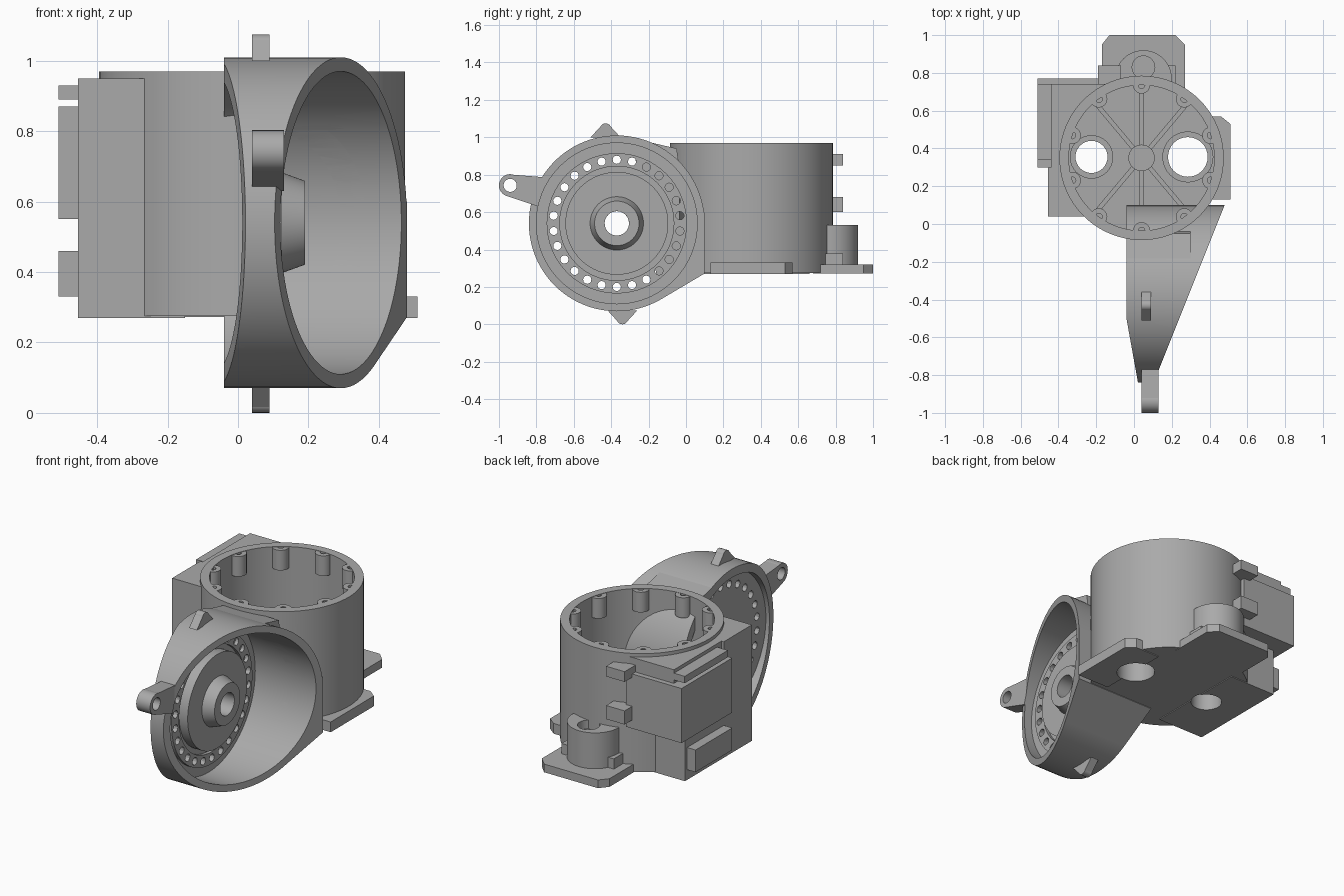
import bpy, bmesh
from math import sin, cos, pi, radians
from mathutils import Vector, Matrix

if "Cube" in bpy.data.objects:
    bpy.data.objects.remove(bpy.data.objects["Cube"])

BELL = Vector((0, -0.37, 0.54))     # bell housing axis (along x)
BAR = Vector((0.04, 0.35, 0))       # barrel axis (along z)


def finish(bm, name):
    bmesh.ops.recalc_face_normals(bm, faces=bm.faces)
    me = bpy.data.meshes.new(name)
    bm.to_mesh(me)
    bm.free()
    ob = bpy.data.objects.new(name, me)
    bpy.context.collection.objects.link(ob)
    return ob


def add_cyl(bm, axis, u, v, lo, hi, r, r2=None, n=32):
    """Cylinder along x (u,v = y,z) or along z (u,v = x,y)."""
    r2 = r if r2 is None else r2
    m = (Matrix.Translation((u, v, (lo + hi) / 2)) if axis == 'z' else
         Matrix.Translation(((lo + hi) / 2, u, v)) @ Matrix.Rotation(pi / 2, 4, 'Y'))
    bmesh.ops.create_cone(bm, cap_ends=True, segments=n, radius1=r, radius2=r2,
                          depth=hi - lo, matrix=m)


def cyl(name, *a, **k):
    bm = bmesh.new()
    add_cyl(bm, *a, **k)
    return finish(bm, name)


def prism(name, pts, lo, hi, axis='z'):
    bm = bmesh.new()
    put = (lambda a, b, h: (a, b, h)) if axis == 'z' else (lambda a, b, h: (h, a, b))
    f = bm.faces.new([bm.verts.new(put(a, b, lo)) for a, b in pts])
    ext = bmesh.ops.extrude_face_region(bm, geom=[f])['geom']
    d = put(0, 0, hi - lo)
    bmesh.ops.translate(bm, vec=d, verts=[g for g in ext if isinstance(g, bmesh.types.BMVert)])
    return finish(bm, name)


def box(name, x0, x1, y0, y1, z0, z1):
    return prism(name, [(x0, y0), (x1, y0), (x1, y1), (x0, y1)], z0, z1)


def boolean(ob, *cutters):
    for c in cutters:
        m = ob.modifiers.new('cut', 'BOOLEAN')
        m.object, m.operation, m.solver = c, 'DIFFERENCE', 'EXACT'
    dg = bpy.context.evaluated_depsgraph_get()
    me = bpy.data.meshes.new_from_object(ob.evaluated_get(dg))
    ob.modifiers.clear()
    ob.data = me
    return ob


def slice_off(ob, co, no):
    """Remove everything in front of a plane and cap the cut."""
    bm = bmesh.new()
    bm.from_mesh(ob.data)
    r = bmesh.ops.bisect_plane(bm, geom=bm.verts[:] + bm.edges[:] + bm.faces[:], dist=1e-5,
                               plane_co=co, plane_no=no, clear_outer=True)
    edges = [e for e in r['geom_cut'] if isinstance(e, bmesh.types.BMEdge)]
    bmesh.ops.edgenet_fill(bm, edges=edges)
    bmesh.ops.recalc_face_normals(bm, faces=bm.faces)
    bm.to_mesh(ob.data)
    bm.free()


# cutters
dish = cyl('dish_cutter', 'x', BELL.y, BELL.z, 0.07, 0.8, 0.43, n=96)
recess = cyl('recess_cutter', 'x', BELL.y, BELL.z, -0.3, 0.035, 0.42, n=96)
cavity = cyl('cavity_cutter', 'z', BAR.x, BAR.y, 0.335, 1.2, 0.385, n=96)
ports = bmesh.new()
add_cyl(ports, 'z', -0.225, 0.355, 0.1, 0.6, 0.085)
add_cyl(ports, 'z', 0.285, 0.355, 0.1, 0.6, 0.105)
ports = finish(ports, 'port_cutter')
holes = bmesh.new()
add_cyl(holes, 'x', BELL.y, BELL.z, -0.3, 0.4, 0.065)
for i in range(26):
    a = 2 * pi * i / 26
    add_cyl(holes, 'x', BELL.y + 0.34 * sin(a), BELL.z + 0.34 * cos(a), -0.3, 0.4, 0.022, n=12)
holes = finish(holes, 'bolt_hole_cutter')

# wedge shaped bell housing: tilted open face, tapered back at the front edge
bell = cyl('bell_housing', 'x', BELL.y, BELL.z, -0.04, 0.65, 0.47, n=96)
gusset = prism('bell_gusset', [(-0.135, 0.133), (0.1, 0.272), (0.1, 0.6), (-0.2, 0.5)],
               -0.04, 0.65, 'x')
top_web = prism('bell_top_web', [(-0.3, 1.0), (-0.2, 0.975), (-0.05, 0.94), (0.0, 0.6), (-0.2, 0.6)],
                -0.04, 0.30, 'x')
for ob in (bell, gusset, top_web):
    slice_off(ob, (0.12, -0.8, 0), (1, -0.4, 0))
slice_off(bell, (-0.04, -0.5, 0), (-1, -0.18, 0))
boolean(bell, dish, recess, holes)
boolean(gusset, dish, recess)
boolean(top_web, dish, recess, cavity)

# raised rings and hub on the bell floor
for nm, ro, ri, hi in (('bolt_ring', 0.375, 0.305, 0.09), ('inner_plate', 0.275, 0.065, 0.125),
                       ('hub', 0.17, 0.065, 0.19)):
    ring = cyl(nm, 'x', BELL.y, BELL.z, 0.05, hi, ro, r2=ro * 0.7 if nm == 'hub' else ro, n=64)
    bore = cyl(nm + '_bore', 'x', BELL.y, BELL.z, -0.3, 0.5, ri, n=64)
    boolean(ring, bore)
    if nm == 'bolt_ring':
        boolean(ring, holes)
    bpy.data.objects.remove(bore)

# mounting ears around the bell rim
ear = prism('front_ear', [(-0.955, 0.685), (-0.76, 0.62), (-0.68, 0.78), (-0.925, 0.80)],
            0.04, 0.13, 'x')
eye = cyl('front_ear_eye', 'x', -0.94, 0.743, 0.04, 0.13, 0.06)
eye_hole = cyl('ear_cutter', 'x', -0.94, 0.743, -0.1, 0.3, 0.035)
boolean(ear, eye_hole, dish)
boolean(eye, eye_hole)
for nm, y, z, s in (('top_ear', -0.43, 1.045, 1), ('bottom_ear', -0.34, 0.03, -1)):
    cyl(nm, 'x', y, z, 0.04, 0.09, 0.03, n=20)
    prism(nm + '_web', [(y - 0.08, z - s * 0.045), (y - 0.025, z + s * 0.015),
                        (y + 0.025, z + s * 0.015), (y + 0.08, z - s * 0.045)], 0.04, 0.09, 'x')

# open barrel with floor and two ports
barrel = cyl('barrel', 'z', BAR.x, BAR.y, 0.275, 0.97, 0.435, n=96)
boolean(barrel, cavity, ports, dish)

# blocks and pads on the barrel sides
blocks = [('left_front_block', -0.455, -0.15, 0.04, 0.30, 0.27, 0.95),
          ('left_lower_block', -0.455, -0.15, 0.28, 0.66, 0.27, 0.56),
          ('left_upper_block', -0.51, -0.15, 0.30, 0.77, 0.55, 0.87),
          ('left_top_block', -0.44, -0.15, 0.30, 0.74, 0.86, 0.95),
          ('left_rim_pad', -0.51, -0.40, 0.34, 0.74, 0.89, 0.93),
          ('left_lower_pad', -0.51, -0.40, 0.30, 0.64, 0.33, 0.46),
          ('rear_upper_boss', -0.19, -0.07, 0.70, 0.84, 0.85, 0.91),
          ('rear_lower_boss', -0.19, -0.07, 0.70, 0.84, 0.60, 0.68),
          ('rear_socket_base', -0.12, 0.22, 0.70, 0.84, 0.28, 0.38)]
for nm, *b in blocks:
    ob = box(nm, *b)
    if 'pad' not in nm:
        boolean(ob, cavity, ports)

# side foot, rear foot plate and vertical rear socket
side_foot = prism('side_foot', [(0.30, 0.13), (0.51, 0.13), (0.51, 0.53), (0.46, 0.57), (0.30, 0.57)],
                  0.27, 0.33)
boolean(side_foot, ports)
prism('rear_foot', [(-0.17, 0.68), (0.27, 0.68), (0.27, 0.95), (0.22, 1.0),
                    (-0.13, 1.0), (-0.17, 0.95)], 0.272, 0.32)
socket = cyl('rear_socket', 'z', 0.05, 0.77, 0.28, 0.53, 0.15, n=40)
bore = cyl('socket_cutter', 'z', 0.05, 0.83, 0.48, 0.8, 0.06)
boolean(socket, cavity, bore)

# collars around the ports, centre post and floor ribs
for nm, x, r in (('left_collar', -0.225, 0.085), ('right_collar', 0.285, 0.105)):
    boolean(cyl(nm, 'z', x, 0.355, 0.30, 0.40, r + 0.03), ports)
cyl('centre_post', 'z', BAR.x, BAR.y, 0.32, 0.42, 0.07)
for i, a in enumerate((50, 90, 130, 230, 270, 310)):
    d, n = (Vector((cos(radians(a + k)), sin(radians(a + k)))) for k in (0, 90))
    c = BAR.xy
    prism(f'floor_rib_{i}', [tuple(c + d * p + n * q) for p, q in
                             ((0.05, -0.012), (0.39, -0.012), (0.39, 0.012), (0.05, 0.012))],
          0.32, 0.38)

# screw bosses inside the barrel rim
for i in range(10):
    a = 2 * pi * (i + 0.5) / 10
    x, y = BAR.x + 0.385 * cos(a), BAR.y + 0.385 * sin(a)
    boss = cyl(f'rim_boss_{i}', 'z', x, y, 0.85, 0.968, 0.045, n=20)
    drill = cyl('drill', 'z', x, y, 0.88, 1.1, 0.018, n=12)
    boolean(boss, drill)
    bpy.data.objects.remove(drill)

# remove cutters, smooth the round surfaces and give the cast metal its darker grey
for ob in (dish, recess, cavity, ports, holes, eye_hole, bore):
    bpy.data.objects.remove(ob)
bpy.ops.object.select_all(action='SELECT')
bpy.context.view_layer.objects.active = barrel
bpy.ops.object.shade_smooth_by_angle(angle=radians(30))
metal = bpy.data.materials.new('cast_metal')
metal.diffuse_color = (0.4, 0.4, 0.4, 1)
metal.use_nodes = True
metal.node_tree.nodes["Principled BSDF"].inputs["Base Color"].default_value = metal.diffuse_color
for ob in bpy.context.selected_objects:
    ob.data.materials.clear()
    ob.data.materials.append(metal)
